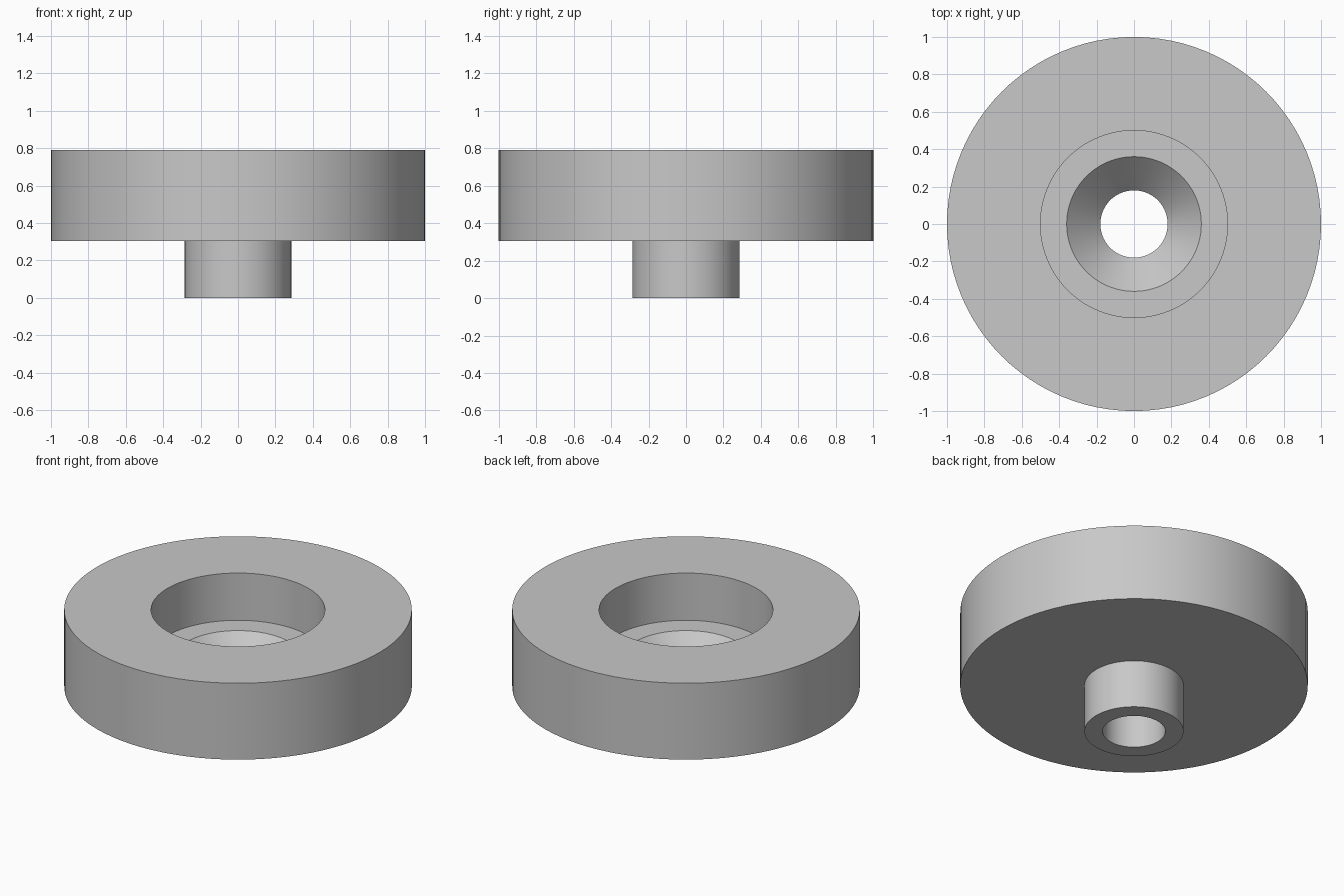
import bpy
import bmesh
import math

SEGMENTS = 96

# Remove the default cube
cube = bpy.data.objects.get("Cube")
if cube:
    bpy.data.objects.remove(cube, do_unlink=True)

# Plain grey material
grey = bpy.data.materials.new("light_grey")
grey.use_nodes = True
colour = (0.58, 0.58, 0.58, 1)
grey.diffuse_color = colour
grey.node_tree.nodes["Principled BSDF"].inputs["Base Color"].default_value = colour


def lathe(name, profile, material):
    """Revolve a closed (radius, height) profile around the z axis."""
    bm = bmesh.new()
    verts = [bm.verts.new((r, 0, z)) for r, z in profile]
    edges = [bm.edges.new((v, verts[i - 1])) for i, v in enumerate(verts)]
    bmesh.ops.spin(bm, geom=verts + edges, cent=(0, 0, 0), axis=(0, 0, 1),
                   angle=math.tau, steps=SEGMENTS, use_merge=True)
    bmesh.ops.remove_doubles(bm, verts=bm.verts, dist=0.0005)
    bmesh.ops.recalc_face_normals(bm, faces=bm.faces)
    mesh = bpy.data.meshes.new(name)
    bm.to_mesh(mesh)
    bm.free()
    mesh.materials.append(material)
    obj = bpy.data.objects.new(name, mesh)
    bpy.context.collection.objects.link(obj)
    bpy.ops.object.select_all(action='DESELECT')
    obj.select_set(True)
    bpy.context.view_layer.objects.active = obj
    bpy.ops.object.shade_smooth_by_angle(angle=math.radians(30))
    return obj


# Disc with a round recess, countersunk through bore and lower spigot
lathe("countersunk_disc", [
    (0.18, 0), (0.285, 0),        # spigot end
    (0.285, 0.305), (1, 0.305),   # disc underside
    (1, 0.79), (0.5, 0.79),       # disc top
    (0.5, 0.49), (0.36, 0.49),    # recess floor
    (0.18, 0.305),                # countersink
], grey)
